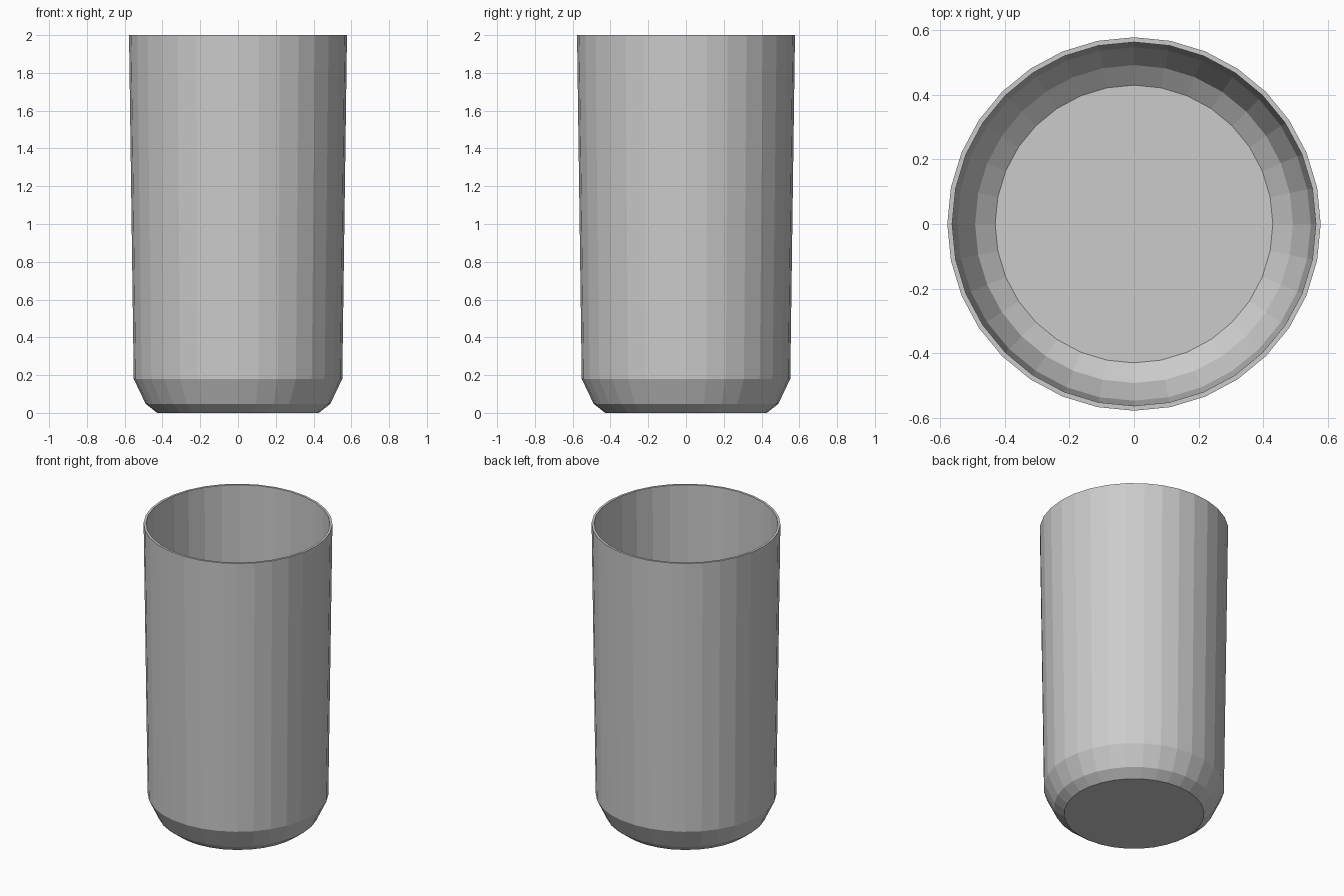
import bpy, bmesh, math

if "Cube" in bpy.data.objects:
    bpy.data.objects.remove(bpy.data.objects["Cube"])

SIDES = 32
# Cup half-profile (radius, height): outside from base to rim, then inside down to the floor
profile = [(0.428, 0), (0.489, 0.048), (0.552, 0.18), (0.577, 2.0),
           (0.562, 2.0), (0.546, 0.19), (0.491, 0.064), (0.429, 0.015)]


def lathe(name, points, sides):
    """Spin a profile into faceted rings and cap both ends."""
    bm = bmesh.new()
    rings = [[bm.verts.new((r * math.cos(2 * math.pi * i / sides),
                            r * math.sin(2 * math.pi * i / sides), z))
              for i in range(sides)] for r, z in points]
    for a, b in zip(rings, rings[1:]):
        for i in range(sides):
            j = (i + 1) % sides
            bm.faces.new((a[i], a[j], b[j], b[i]))
    bm.faces.new(rings[0][::-1])   # underside
    bm.faces.new(rings[-1])        # inner floor
    bmesh.ops.recalc_face_normals(bm, faces=bm.faces)
    mesh = bpy.data.meshes.new(name)
    bm.to_mesh(mesh)
    bm.free()
    obj = bpy.data.objects.new(name, mesh)
    bpy.context.collection.objects.link(obj)
    return obj


# Hollow tapered tumbler
lathe("cup", profile, SIDES)
